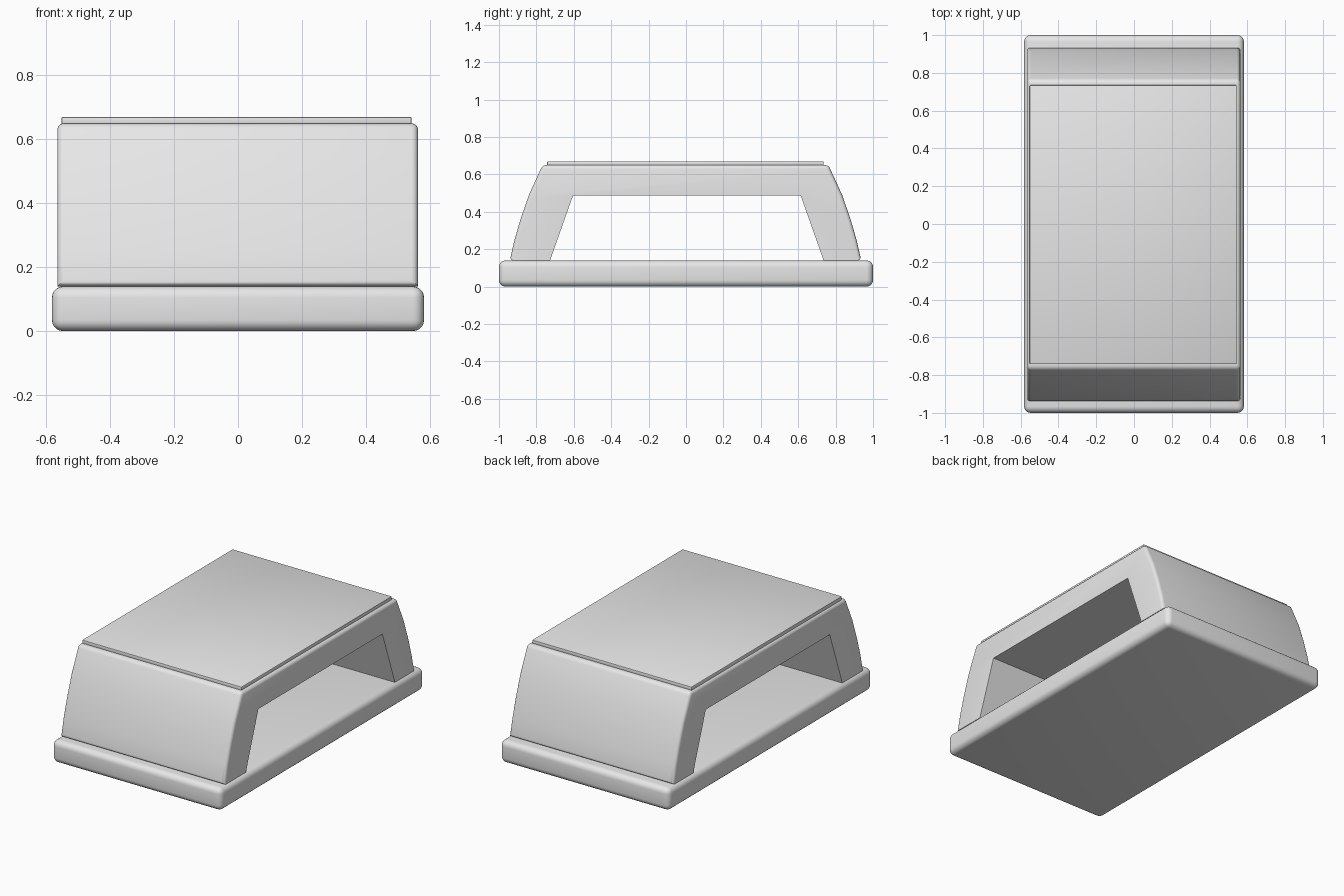
import bpy
import bmesh
from mathutils import Vector

default = bpy.data.objects.get("Cube")
if default:
    bpy.data.objects.remove(default, do_unlink=True)

# Single light grey material
grey = bpy.data.materials.new("light_grey")
grey.use_nodes = True
grey.diffuse_color = (0.8, 0.8, 0.8, 1)
grey.node_tree.nodes["Principled BSDF"].inputs["Base Color"].default_value = grey.diffuse_color


def finish(bm, name):
    bmesh.ops.recalc_face_normals(bm, faces=bm.faces)
    mesh = bpy.data.meshes.new(name)
    bm.to_mesh(mesh)
    bm.free()
    mesh.materials.append(grey)
    obj = bpy.data.objects.new(name, mesh)
    bpy.context.collection.objects.link(obj)
    bpy.ops.object.select_all(action="DESELECT")
    obj.select_set(True)
    bpy.context.view_layer.objects.active = obj
    bpy.ops.object.shade_smooth_by_angle(angle=0.6)
    return obj


def rounded_box(name, low, high, radius, segments):
    low, high = Vector(low), Vector(high)
    bm = bmesh.new()
    bmesh.ops.create_cube(bm, size=1)
    for v in bm.verts:
        v.co = (low + high) / 2 + v.co * (high - low)
    bmesh.ops.bevel(bm, geom=bm.edges[:], offset=radius, segments=segments,
                    profile=0.5, affect="EDGES")
    return finish(bm, name)


# Base slab and thin top plate
rounded_box("base_slab", (-0.582, -1, 0), (0.582, 1, 0.14), 0.035, 5)
rounded_box("top_plate", (-0.552, -0.742, 0.645), (0.543, 0.735, 0.67), 0.004, 2)

# Bridge: side profile (y, z) with bowed ends and a tapered opening
outer = [(-0.942, 0.14), (-0.917, 0.25), (-0.885, 0.36), (-0.84, 0.49), (-0.767, 0.65),
         (0.762, 0.65), (0.835, 0.49), (0.88, 0.36), (0.912, 0.25), (0.937, 0.14)]
inner = [(0.736, 0.14), (0.613, 0.487), (-0.604, 0.487), (-0.727, 0.14)]
bm = bmesh.new()
sides = [[bm.verts.new((x, y, z)) for y, z in outer + inner] for x in (-0.565, 0.563)]
for ring in sides:
    bm.faces.new(ring)
count = len(outer + inner)
for i in range(count):
    j = (i + 1) % count
    bm.faces.new((sides[0][i], sides[0][j], sides[1][j], sides[1][i]))

# Round the outer rim, the two shoulders and the feet, leaving the opening crisp
rim = []
for ring in sides:
    rim += [bm.edges.get((a, b)) for a, b in zip(ring[:len(outer)], ring[1:len(outer)])]
for i in (0, 4, 5, 9):
    rim.append(bm.edges.get((sides[0][i], sides[1][i])))
bmesh.ops.recalc_face_normals(bm, faces=bm.faces)
bmesh.ops.bevel(bm, geom=rim, offset=0.02, segments=4, profile=0.5, affect="EDGES")
finish(bm, "bridge_body")
